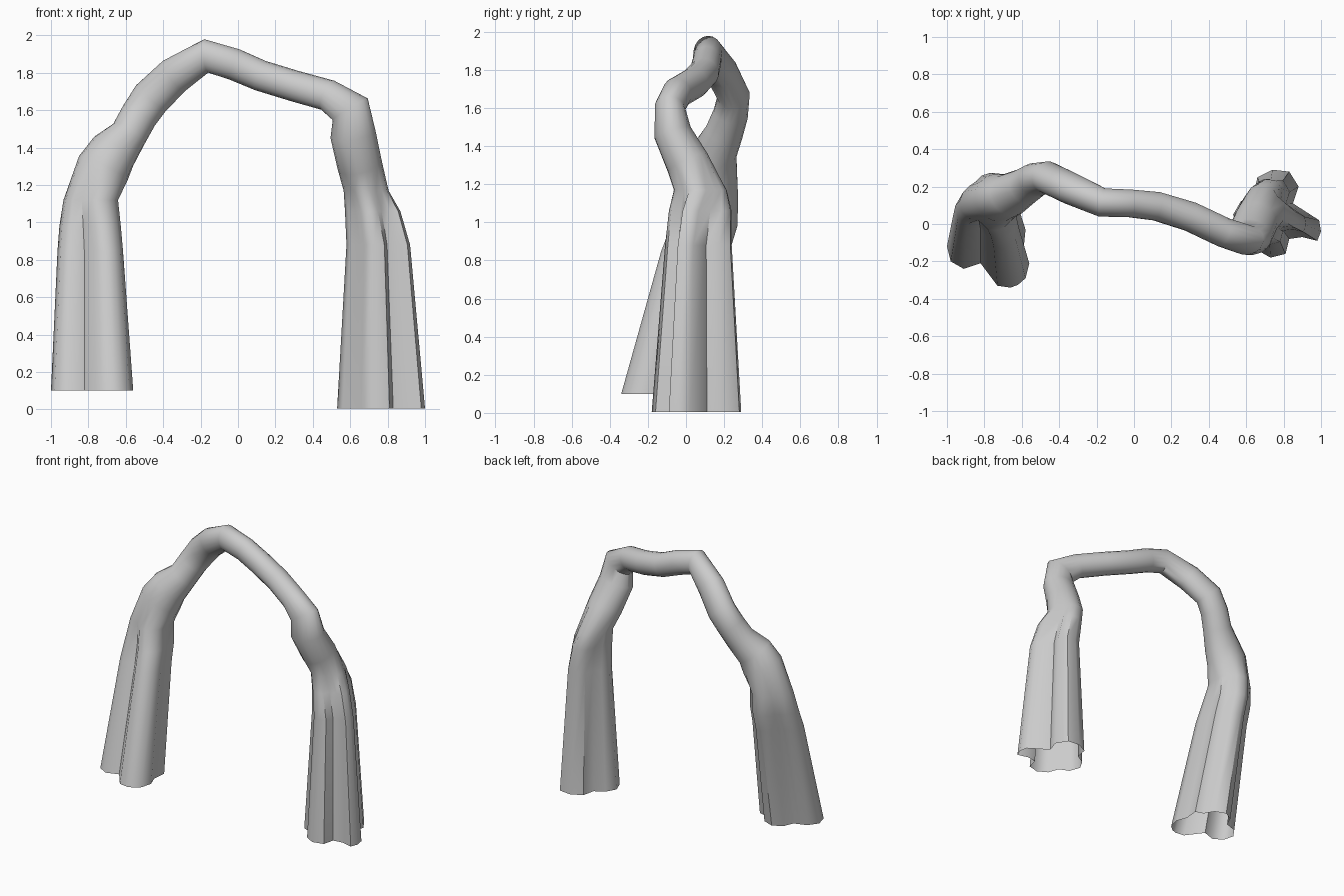
import bpy, bmesh, math
from mathutils import Vector

if "Cube" in bpy.data.objects:
    bpy.data.objects.remove(bpy.data.objects["Cube"])

# Fluted outlines of the two open feet (x, y)
LEFT = [(-.58, -.03), (-.59, -.13), (-.56, -.21), (-.58, -.29), (-.62, -.325), (-.66, -.34),
        (-.73, -.33), (-.82, -.21), (-.91, -.24), (-.98, -.20), (-1.0, -.12), (-.95, -.05),
        (-.90, -.035), (-.86, -.02), (-.83, .05), (-.76, .09), (-.68, .06), (-.64, -.01)]
RIGHT = [(1.0, -.04), (.99, .02), (.85, .11), (.88, .20), (.83, .28), (.74, .29),
         (.66, .25), (.64, .16), (.57, .12), (.53, .05), (.56, -.03), (.63, -.06),
         (.66, -.14), (.73, -.18), (.81, -.16), (.83, -.08), (.90, -.07), (.98, -.09)]
N = len(LEFT)

# Rings along the arch: centre x, y, z, radius in the arch plane, radius across, flute amount
RINGS = [
    (-.78, -.125, .10, .22, .215, 1), (-.79, .05, .85, .175, .18, 1),
    (-.79, .095, .98, .165, .175, .85), (-.785, .12, 1.12, .148, .155, .5),
    (-.72, .14, 1.29, .145, .13, 0), (-.665, .155, 1.38, .13, .115, 0),
    (-.585, .20, 1.47, .10, .10, 0), (-.53, .235, 1.57, .10, .092, 0),
    (-.465, .25, 1.665, .105, .085, 0), (-.34, .19, 1.785, .10, .085, 0),
    (-.17, .115, 1.89, .09, .078, 0), (-.02, .11, 1.845, .085, .075, 0),
    (.12, .095, 1.785, .083, .078, 0), (.30, .04, 1.73, .083, .08, 0),
    (.48, -.045, 1.68, .085, .08, 0), (.60, -.085, 1.605, .11, .08, 0),
    (.615, -.07, 1.47, .122, .10, 0), (.65, .01, 1.31, .12, .115, 0),
    (.685, .075, 1.17, .12, .14, .25), (.72, .075, 1.06, .148, .165, .8),
    (.75, .065, .88, .17, .175, 1), (.765, .055, 0.005, .235, .235, 1)]


def normalised(poly):
    """Outline scaled to a unit box around its middle."""
    xs, ys = zip(*poly)
    cx, cy = (max(xs) + min(xs)) / 2, (max(ys) + min(ys)) / 2
    hx, hy = (max(xs) - min(xs)) / 2, (max(ys) - min(ys)) / 2
    return [Vector(((x - cx) / hx, (y - cy) / hy, 0)) for x, y in poly]


def matched(poly, sign):
    """Order the outline so that its points line up with the round rings."""
    circle = [Vector((sign * math.cos(math.tau * i / N), math.sin(math.tau * i / N), 0))
              for i in range(N)]
    options = [p[s:] + p[:s] for p in (poly, poly[::-1]) for s in range(N)]
    return min(options, key=lambda o: sum((a - b).length_squared for a, b in zip(o, circle)))


flutes = {1: matched(normalised(LEFT), 1), -1: matched(normalised(RIGHT), -1)}
centres = [Vector(r[:3]) for r in RINGS]
bm = bmesh.new()
loops = []
for k, (x, y, z, ru, rv, w) in enumerate(RINGS):
    sign = 1 if x < 0 else -1
    if w > 0:
        t = Vector((0, 0, sign))           # leg rings stay level
    else:
        t = ((centres[k + 1] - centres[k]).normalized()
             + (centres[k] - centres[k - 1]).normalized()).normalized()
    v = (Vector((0, 1, 0)) - t * t.y).normalized()
    u = v.cross(t)
    loop = []
    for i in range(N):
        a = math.tau * i / N
        p = u * ru * math.cos(a) + v * rv * math.sin(a)
        if w > 0:
            f = flutes[sign][i]
            p = p.lerp(Vector((f.x * ru, f.y * rv, 0)), w)
        loop.append(bm.verts.new(centres[k] + p))
    loops.append(loop)

# Skin between neighbouring rings, both feet left open
for a, b in zip(loops, loops[1:]):
    for i in range(N):
        j = (i + 1) % N
        bm.faces.new((a[i], a[j], b[j], b[i]))
bmesh.ops.recalc_face_normals(bm, faces=bm.faces)

mesh = bpy.data.meshes.new("fluted_arch")
bm.to_mesh(mesh)
bm.free()
arch = bpy.data.objects.new("fluted_arch", mesh)
bpy.context.collection.objects.link(arch)
bpy.context.view_layer.objects.active = arch
arch.select_set(True)
bpy.ops.object.shade_smooth_by_angle(angle=math.radians(50))
